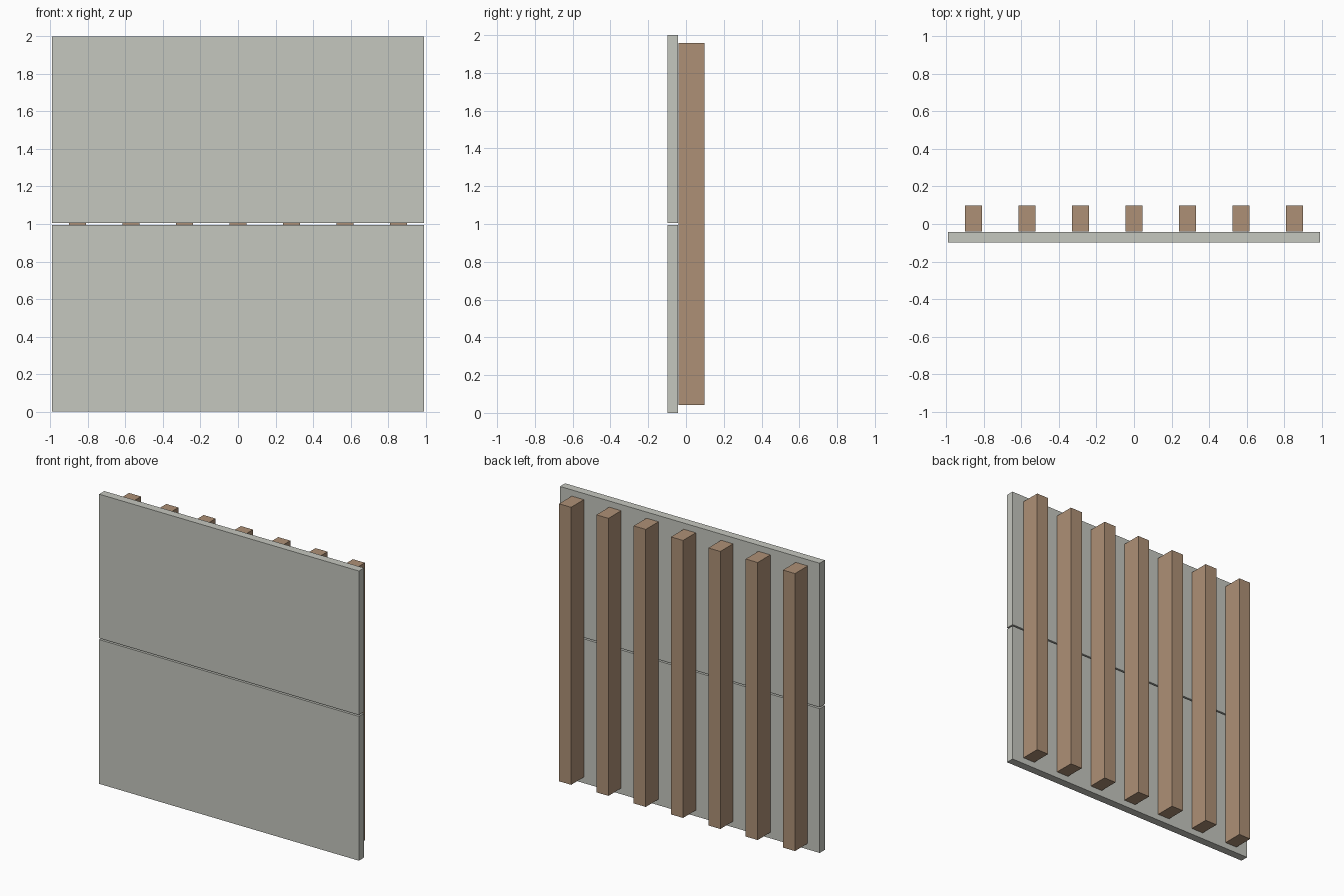
import bpy

if "Cube" in bpy.data.objects:
    bpy.data.objects.remove(bpy.data.objects["Cube"])


def material(name, rgb):
    mat = bpy.data.materials.new(name)
    mat.diffuse_color = (*rgb, 1.0)
    mat.use_nodes = True
    mat.node_tree.nodes["Principled BSDF"].inputs["Base Color"].default_value = mat.diffuse_color
    return mat


def box(name, lo, hi, mat=None):
    centre = [(a + b) / 2 for a, b in zip(lo, hi)]
    bpy.ops.mesh.primitive_cube_add(size=1, location=centre)
    obj = bpy.context.object
    obj.name = name
    obj.scale = [b - a for a, b in zip(lo, hi)]
    bpy.ops.object.transform_apply(location=False, rotation=False, scale=True)
    if mat:
        obj.data.materials.append(mat)
    return obj


board_mat = material("pale_board", (0.56, 0.57, 0.52))
wood_mat = material("wood", (0.42, 0.28, 0.18))

FRONT, JOINT, BACK = -0.098, -0.042, 0.098

# Two sheathing boards with a narrow gap between them
for name, z0, z1 in (("lower_board", 0.0, 0.996), ("upper_board", 1.006, 2.0)):
    box(name, (-0.992, FRONT, z0), (0.992, JOINT, z1), board_mat)

# Seven evenly spaced studs behind the boards
for i in range(7):
    x = (i - 3) * 0.285
    box(f"stud_{i + 1}", (x - 0.046, JOINT + 0.001, 0.042),
        (x + 0.046, BACK, 1.958), wood_mat)
